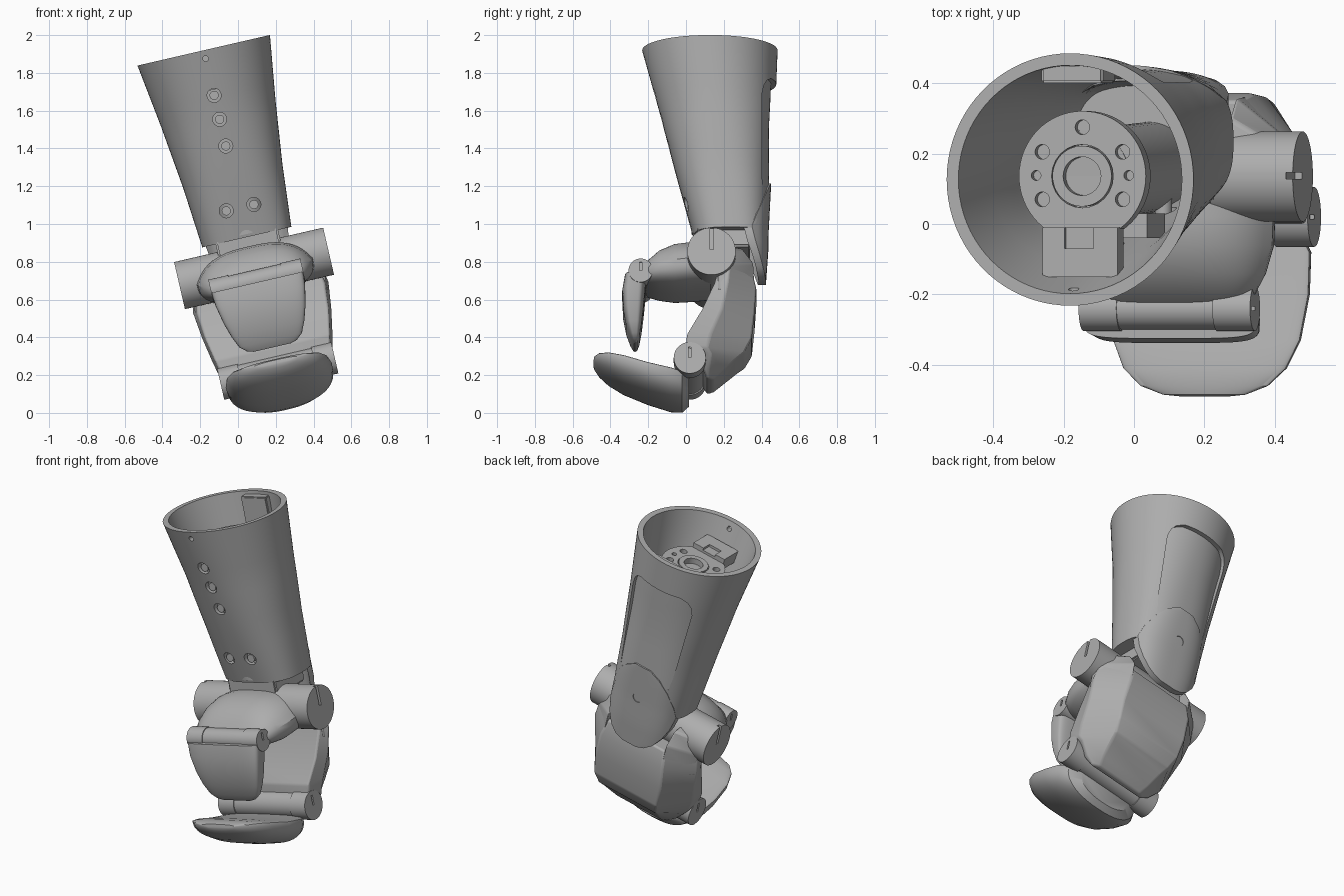
import bpy, bmesh, math
from mathutils import Matrix, Vector

cube = bpy.data.objects.get("Cube")
if cube:
    bpy.data.objects.remove(cube)

# One flat grey; every part is modelled upright, then leaned by LEAN
grey = bpy.data.materials.new("matte_grey")
grey.use_nodes = True
grey.diffuse_color = (0.42, 0.42, 0.42, 1)
grey.node_tree.nodes["Principled BSDF"].inputs["Base Color"].default_value = (0.42, 0.42, 0.42, 1)
LEAN = Matrix.Translation((0.085, 0, 0.765)) @ Matrix.Rotation(math.radians(-13), 4, 'Y')


def finish(name, bm):
    bmesh.ops.recalc_face_normals(bm, faces=bm.faces)
    mesh = bpy.data.meshes.new(name)
    bm.to_mesh(mesh)
    bm.free()
    mesh.materials.append(grey)
    obj = bpy.data.objects.new(name, mesh)
    bpy.context.collection.objects.link(obj)
    obj.matrix_world = LEAN
    return obj


def loft(name, rings):
    bm = bmesh.new()
    loops = [[bm.verts.new(p) for p in ring] for ring in rings]
    n = len(loops[0])
    for a, b in zip(loops, loops[1:]):
        for i in range(n):
            j = (i + 1) % n
            bm.faces.new((a[i], a[j], b[j], b[i]))
    bm.faces.new(loops[0][::-1])
    bm.faces.new(loops[-1])
    return finish(name, bm)


def cylinder(name, p, q, r, sides=48):
    p, q = Vector(p), Vector(q)
    d = q - p
    bm = bmesh.new()
    mat = Matrix.Translation((p + q) / 2) @ d.to_track_quat('Z', 'Y').to_matrix().to_4x4()
    bmesh.ops.create_cone(bm, cap_ends=True, segments=sides, radius1=r, radius2=r,
                          depth=d.length, matrix=mat)
    return finish(name, bm)


def box(name, lo, hi, bevel=0.0):
    lo, hi = Vector(lo), Vector(hi)
    bm = bmesh.new()
    mat = Matrix.Translation((lo + hi) / 2) @ Matrix.Diagonal((*(hi - lo), 1))
    bmesh.ops.create_cube(bm, size=1, matrix=mat)
    if bevel:
        bmesh.ops.bevel(bm, geom=bm.edges[:], offset=bevel, segments=2, affect='EDGES')
    return finish(name, bm)


def cut(obj, cutters):
    for c in cutters:
        m = obj.modifiers.new("cut", 'BOOLEAN')
        m.object, m.operation, m.solver = c, 'DIFFERENCE', 'EXACT'
        c.hide_render = True
    bpy.context.view_layer.update()
    deps = bpy.context.evaluated_depsgraph_get()
    mesh = bpy.data.meshes.new_from_object(obj.evaluated_get(deps))
    obj.modifiers.clear()
    obj.data = mesh
    for c in cutters:
        bpy.data.objects.remove(c)


def soften(obj, width):
    m = obj.modifiers.new("soft_edges", 'BEVEL')
    m.width, m.segments, m.limit_method, m.angle_limit = width, 3, 'ANGLE', math.radians(20)


def oval(hx, hy, n, sides=64):
    pts = []
    for i in range(sides):
        a = 2 * math.pi * i / sides
        c, s = math.cos(a), math.sin(a)
        pts.append((hx * math.copysign(abs(c) ** (2 / n), c),
                    hy * math.copysign(abs(s) ** (2 / n), s)))
    return pts


# Sleeve sections: height, half width, front, back, squareness
SLEEVE = [(0.17, 0.242, 0.04, 0.432, 2.8), (0.5, 0.27, -0.05, 0.449, 2.4),
          (0.85, 0.312, -0.14, 0.472, 2.1), (1.185, 0.36, -0.232, 0.485, 2.0)]


def section(z):
    z = min(max(z, SLEEVE[0][0]), SLEEVE[-1][0])
    for a, b in zip(SLEEVE, SLEEVE[1:]):
        if z <= b[0]:
            t = (z - a[0]) / (b[0] - a[0])
            return [u + (v - u) * t for u, v in zip(a[1:], b[1:])]


def sleeve_ring(z, inset=0.0):
    hw, yf, yb, n = section(z)
    return [(x, (yf + yb) / 2 + y, z) for x, y in oval(hw - inset, (yb - yf) / 2 - inset, n, 80)]


def back_y(x, z):
    hw, yf, yb, n = section(z)
    return (yf + yb) / 2 + (yb - yf) / 2 * max(0, 1 - abs(x / hw) ** n) ** (1 / n)


def back_panel(name, rows, inner, outer, steps=20):
    """Solid that follows the back of the sleeve; rows are (height, half width)."""
    rings = []
    for z, w in rows:
        xs = [w * (2 * i / steps - 1) for i in range(steps + 1)]
        rings.append([(x, back_y(x, z) + inner(z), z) for x in xs] +
                     [(x, back_y(x, z) + outer(z), z) for x in reversed(xs)])
    return loft(name, rings)


# Forearm sleeve with open top, recessed back and bolt holes
levels = [0.17 + 1.015 * i / 12 for i in range(13)]
sleeve = loft("sleeve", [sleeve_ring(z) for z in levels])
inner_rings = [sleeve_ring(z, 0.034) for z in [0.2] + levels[1:]]
inner_rings.append([(x, y, 1.25) for x, y, z in inner_rings[-1]])
bolts = [(0, 0.94), (0, 0.81), (0, 0.665), (-0.075, 0.33), (0.075, 0.33)]
cutters = [loft("cavity", inner_rings),
           back_panel("recess", [(0.37, 0.17), (0.45, 0.18), (0.6, 0.19), (0.75, 0.2),
                                 (0.9, 0.21), (0.95, 0.2), (0.98, 0.18), (1.0, 0.14)],
                      lambda z: -0.028 * min(1, (z - 0.36) / 0.4), lambda z: 0.08),
           cylinder("pin_hole", (0, -0.3, 1.14), (0, 0, 1.14), 0.015, 16)]
for x, z in bolts:
    y = section(z)[1]
    cutters.append(cylinder("bolt_hole", (x, y - 0.1, z), (x, y + 0.1, z), 0.037, 32))
cut(sleeve, cutters)
for x, z in bolts:
    y = section(z)[1]
    cylinder("bolt", (x, y + 0.012, z), (x, y + 0.12, z), 0.024, 24)
box("rim_tab", (-0.09, 0.4, 1.0), (0.09, 0.455, 1.165), 0.006)

# Rounded tongue hanging from the back of the sleeve, thinner toward its tip
tongue = back_panel("tongue", [(-0.08, 0.05), (-0.065, 0.1), (-0.03, 0.145), (0.03, 0.185), (0.1, 0.212),
                               (0.18, 0.225), (0.25, 0.21), (0.34, 0.17), (0.41, 0.115), (0.45, 0.05)],
                    lambda z: -0.04 + min(0, z * 0.1), lambda z: 0.004 - max(0, 0.1 - z) * 0.07)
cut(tongue, [cylinder("tongue_hole", (0, 0.4, 0.24), (0, 0.5, 0.24), 0.03, 24)])

# Drive unit inside the sleeve
cylinder("drive_body", (0, 0.16, 0.19), (0, 0.136, 1.0), 0.13)
flange = cylinder("drive_flange", (0, 0.136, 0.97), (0, 0.136, 1.03), 0.185, 64)
holes = [(0, 0.136, 0.09), (0, 0.275, 0.021)]
for s in (-1, 1):
    holes += [(s * 0.117, 0.205, 0.021), (s * 0.117, 0.07, 0.021), (s * 0.135, 0.138, 0.014)]
cut(flange, [cylinder("flange_hole", (x, y, 1.0), (x, y, 1.1), r, 24) for x, y, r in holes])
hub = cylinder("drive_hub", (0, 0.136, 0.98), (0, 0.136, 1.035), 0.086)
cut(hub, [cylinder("hub_bore", (0, 0.136, 0.99), (0, 0.136, 1.1), 0.055, 32)])
bracket = box("drive_bracket", (-0.11, -0.15, 0.99), (0.11, -0.01, 1.06))
cut(bracket, [box("bracket_notch", (-0.045, -0.07, 1.045), (0.04, 0.05, 1.1))])
box("bracket_foot", (0.09, -0.04, 0.72), (0.17, 0.03, 0.95))

# Wrist neck and pivot barrel with slotted ends
box("wrist_neck", (-0.17, 0.06, 0.08), (0.17, 0.34, 0.19), 0.01)
pivot = cylinder("wrist_pivot", (-0.405, 0.135, 0), (0.405, 0.135, 0), 0.128, 64)
cut(pivot, [box("slot", (s * 0.405 - 0.02, 0.128, 0.01), (s * 0.405 + 0.02, 0.146, 0.2)) for s in (-1, 1)])

# Palm: broad shell with a chamfered back, tapering downward
# Rows: height, front, widest and back y, front, widest and back half widths
PALM = [(-0.06, 0.18, 0.23, 0.35, 0.33, 0.355, 0.2), (-0.16, 0.15, 0.22, 0.372, 0.345, 0.37, 0.22),
        (-0.3, 0.085, 0.19, 0.362, 0.335, 0.352, 0.23), (-0.43, 0.005, 0.13, 0.348, 0.31, 0.328, 0.22),
        (-0.5, 0.0, 0.11, 0.31, 0.3, 0.312, 0.2), (-0.53, 0.085, 0.13, 0.27, 0.285, 0.295, 0.19),
        (-0.6, 0.09, 0.12, 0.19, 0.23, 0.24, 0.17), (-0.64, 0.11, 0.125, 0.145, 0.18, 0.19, 0.15)]
soften(loft("palm", [[(-a, f, z), (a, f, z), (b, m, z), (c, k, z), (-c, k, z), (-b, m, z)]
                     for z, f, m, k, a, b, c in PALM]), 0.015)

# Cheeks rising beside the tongue
for s, side in ((-1, "right"), (1, "left")):
    near = [(0.17, -0.2), (0.17, 0.08), (0.3, 0.06), (0.36, -0.02), (0.368, -0.2)]
    far = [(0.17, -0.2), (0.17, 0.04), (0.21, 0.02), (0.232, -0.06), (0.225, -0.2)]
    soften(loft(side + "_palm_cheek", [[(s * 0.205, y, z) for y, z in near],
                                       [(s * 0.357, y, z) for y, z in far]]), 0.01)

# Upper finger: domed block narrowing upward, hinge and curved tip plate
BLOCK = [(0.13, 0.31, 0.11, -0.14), (0.02, 0.315, 0.12, -0.15), (-0.06, 0.31, 0.11, -0.155),
         (-0.14, 0.285, 0.075, -0.145), (-0.2, 0.25, 0.02, -0.13), (-0.23, 0.2, -0.02, -0.11)]
loft("upper_finger_block", [[(x * (1 - max(0, z) * 2), y, (zt + zb) / 2 + z)
                             for x, z in oval(hw, (zt - zb) / 2, 3)] for y, hw, zt, zb in BLOCK])


def hinge(name, y, z, half, mid, r):
    cylinder(name + "_core", (-mid, y, z), (mid, y, z), r * 0.93)
    for s, side in ((-1, "right"), (1, "left")):
        cap = cylinder(name + "_" + side + "_cap", (s * mid, y, z), (s * half, y, z), r)
        cut(cap, [box("slot", (s * half - 0.012, y - 0.006, z), (s * half + 0.012, y + 0.006, z + r * 0.7))])


hinge("upper_hinge", -0.24, -0.068, 0.25, 0.14, 0.064)
hinge("lower_hinge", 0.02, -0.557, 0.31, 0.2, 0.085)

TIP = [(-0.075, 0.25, -0.325, -0.21), (-0.15, 0.243, -0.338, -0.215), (-0.25, 0.222, -0.333, -0.225),
       (-0.33, 0.197, -0.318, -0.235), (-0.39, 0.17, -0.297, -0.246), (-0.42, 0.135, -0.282, -0.257),
       (-0.43, 0.1, -0.275, -0.264)]
loft("upper_fingertip", [[(x, (yf + yb) / 2 + y, z) for x, y in oval(hw, (yb - yf) / 2, 5)]
                         for z, hw, yf, yb in TIP])

# Lower finger: scoop with a flat top and a domed underside
SCOOP = [(0.015, 0.18, -0.61, -0.74), (-0.02, 0.25, -0.6, -0.768), (-0.08, 0.285, -0.588, -0.762),
         (-0.2, 0.288, -0.56, -0.722), (-0.33, 0.272, -0.518, -0.668), (-0.41, 0.237, -0.495, -0.62),
         (-0.46, 0.185, -0.488, -0.575), (-0.485, 0.12, -0.49, -0.54), (-0.49, 0.07, -0.498, -0.523)]
loft("lower_fingertip", [[(x, y, zt - 0.02 + (z if z < 0 else z * 0.02 / (zt - zb)))
                          for x, z in oval(hw, zt - zb - 0.02, 2.4)] for y, hw, zt, zb in SCOOP])

# Smooth shading with sharp edges kept
bpy.ops.object.select_all(action='DESELECT')
for obj in bpy.context.scene.objects:
    if obj.type == 'MESH' and obj.data.materials and obj.data.materials[0] == grey:
        obj.select_set(True)
        bpy.context.view_layer.objects.active = obj
bpy.ops.object.shade_smooth_by_angle(angle=math.radians(30))
